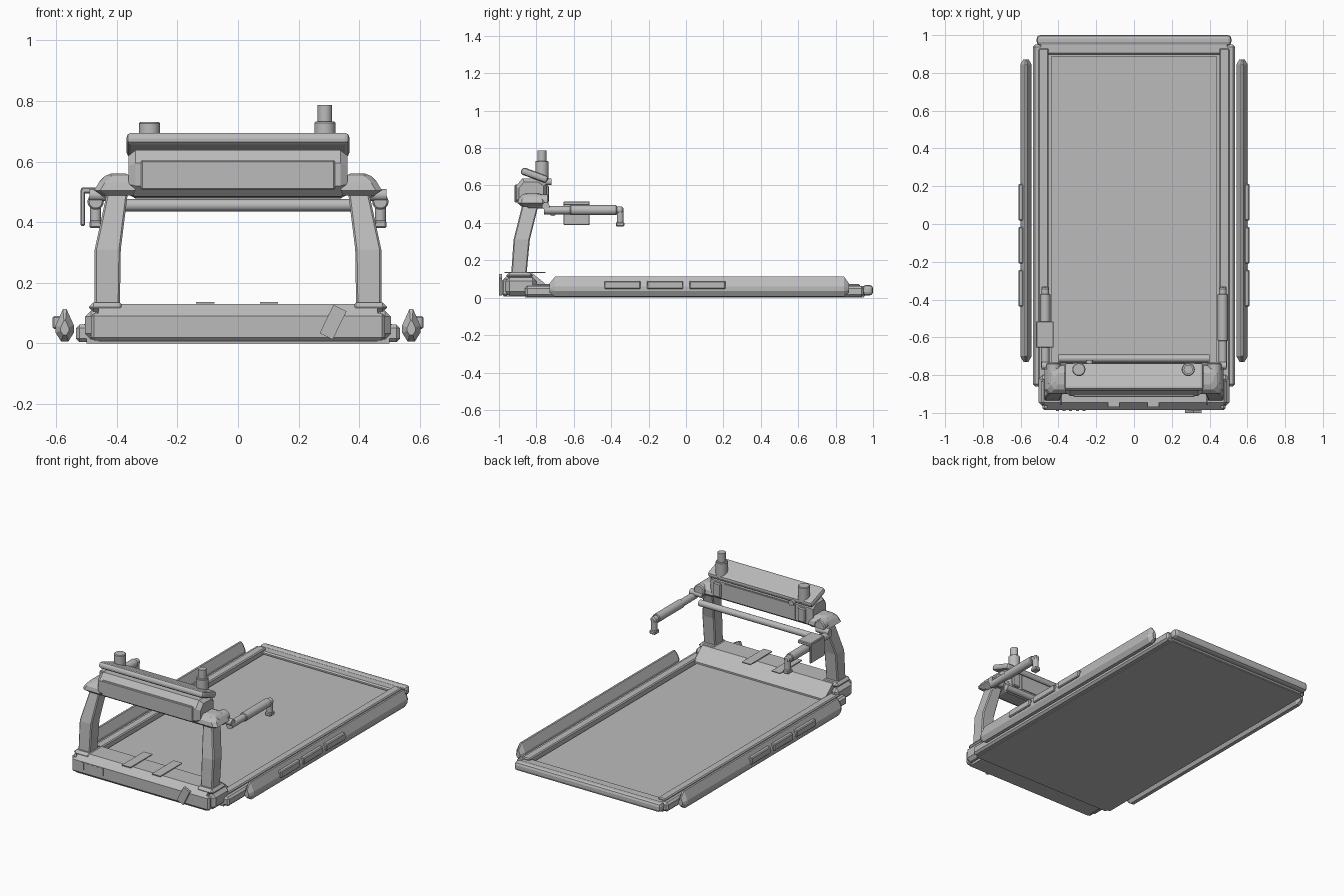
import bpy, bmesh, math
from mathutils import Vector, Matrix

grey = bpy.data.materials.new("light grey")
grey.diffuse_color = (0.5, 0.5, 0.5, 1)


def finish(name, bm, bevel=0, segments=1, smooth=False):
    bmesh.ops.recalc_face_normals(bm, faces=bm.faces)
    mesh = bpy.data.meshes.new(name)
    bm.to_mesh(mesh)
    bm.free()
    mesh.materials.append(grey)
    ob = bpy.data.objects.new(name, mesh)
    bpy.context.collection.objects.link(ob)
    if bevel:
        mod = ob.modifiers.new("bevel", 'BEVEL')
        mod.width, mod.segments = bevel, segments
    if smooth:
        bpy.context.view_layer.objects.active = ob
        ob.select_set(True)
        bpy.ops.object.shade_smooth_by_angle(angle=math.radians(35))
        ob.select_set(False)
    return ob


def box(name, x, y, z, bevel=0, segments=1, rot=None):
    """Box from (min, max) ranges, optionally turned about its centre."""
    bm = bmesh.new()
    mid = Vector([(r[0] + r[1]) / 2 for r in (x, y, z)])
    size = [r[1] - r[0] for r in (x, y, z)]
    m = Matrix.Translation(mid) @ (rot or Matrix()) @ Matrix.Diagonal((*size, 1))
    bmesh.ops.create_cube(bm, size=1, matrix=m)
    return finish(name, bm, bevel, segments)


def loft(name, rings, bevel=0, smooth=False):
    """Skin a row of equal-length rings and cap both ends."""
    bm = bmesh.new()
    vs = [[bm.verts.new(p) for p in ring] for ring in rings]
    n = len(vs[0])
    for a, b in zip(vs, vs[1:]):
        for i in range(n):
            bm.faces.new((a[i], a[(i + 1) % n], b[(i + 1) % n], b[i]))
    bm.faces.new(vs[0])
    bm.faces.new(vs[-1][::-1])
    return finish(name, bm, bevel, 1, smooth)


def rod(name, a, b, r, bevel=0, sides=20):
    a, b = Vector(a), Vector(b)
    bm = bmesh.new()
    m = Matrix.Translation((a + b) / 2) @ (b - a).to_track_quat('Z', 'Y').to_matrix().to_4x4()
    bmesh.ops.create_cone(bm, cap_ends=True, segments=sides, radius1=r, radius2=r,
                          depth=(b - a).length, matrix=m)
    return finish(name, bm, bevel, 1, True)


def span(s, a, b):
    return tuple(sorted((s * a, s * b)))


# Running deck: base plate, belt and surrounding frame
box("deck_base", (-0.5, 0.5), (-0.86, 0.95), (0.0, 0.03))
box("running_belt", (-0.44, 0.44), (-0.76, 0.888), (0.02, 0.05))
box("rear_frame", (-0.5, 0.5), (0.897, 0.96), (0.005, 0.062), 0.008)
box("rear_bar", (-0.515, 0.515), (0.945, 1.0), (0.012, 0.068), 0.018, 2)

# Motor hood with its sloped back
hood = [(-0.975, 0.006), (-0.975, 0.1), (-0.945, 0.13), (-0.82, 0.13),
        (-0.735, 0.06), (-0.735, 0.006)]
loft("motor_hood", [[(x, y, z) for y, z in hood] for x in (-0.46, 0.46)])
box("hood_front", (-0.485, 0.485), (-0.985, -0.95), (0.01, 0.1), 0.01)
for i in range(5):
    x = -0.405 + i * 0.035
    box("vent_slot", (x - 0.008, x + 0.008), (-0.989, -0.98), (0.04, 0.087))
for x in (-0.108, 0.102):
    box("hood_strip", (x - 0.03, x + 0.03), (-0.97, -0.75), (0.131, 0.137))
box("pull_tab", (0.29, 0.338), (-1.0, -0.985), (0.018, 0.122),
    rot=Matrix.Rotation(math.radians(26), 4, 'Y'))

for s in (-1, 1):
    # Frame side: low outer beam and raised inner lip
    box("side_beam", span(s, 0.455, 0.535), (-0.86, 0.95), (0.004, 0.062), 0.012)
    box("side_lip", span(s, 0.452, 0.505), (-0.85, 0.93), (0.03, 0.074), 0.006)

    # Pointed foot rail, tapered at both ends
    ring = [(-0.03, 0.035), (-0.03, 0.06), (-0.006, 0.113), (0.006, 0.113),
            (0.03, 0.06), (0.03, 0.035), (0.012, 0.006), (-0.012, 0.006)]
    rings = []
    for y, f in ((-0.73, 0.45), (-0.70, 1), (0.845, 1), (0.872, 0.45)):
        rings.append([(s * 0.572 + dx * f, y, 0.045 + (z - 0.045) * f) for dx, z in ring])
    loft("foot_rail", rings)
    for y in (-0.34, -0.112, 0.115):
        box("rail_pad", span(s, 0.585, 0.612), (y - 0.097, y + 0.097), (0.047, 0.09), 0.005)

    # Hood end cap and post foot
    box("hood_cap", span(s, 0.45, 0.505), (-0.965, -0.8), (0.012, 0.108), 0.02)
    box("post_foot", span(s, 0.375, 0.492), (-0.96, -0.82), (0.102, 0.135), 0.015)

    # Bent upright post
    rings = []
    for z, xi, xo, yf, yb in ((0.12, 0.39, 0.473, -0.935, -0.853),
                              (0.31, 0.387, 0.473, -0.922, -0.835),
                              (0.51, 0.362, 0.43, -0.872, -0.785)):
        rings.append([(s * xi, yf, z), (s * xo, yf, z), (s * xo, yb, z), (s * xi, yb, z)])
    loft("post", rings, 0.006)

    # Faceted shoulder and pivot knob
    rings = []
    for z, xi, xo, yf, yb in ((0.488, 0.345, 0.45, -0.88, -0.76),
                              (0.505, 0.34, 0.475, -0.9, -0.745),
                              (0.53, 0.34, 0.46, -0.895, -0.75),
                              (0.552, 0.355, 0.44, -0.875, -0.77),
                              (0.56, 0.37, 0.42, -0.85, -0.79)):
        c, k = 0.02, min(1, s)
        rings.append([(s * x, y, z) for x, y in (
            (xi, yf), (xo - c, yf), (xo, yf + c), (xo, yb - c), (xo - c, yb), (xi, yb))])
    loft("shoulder", rings)
    rod("pivot_knob", (s * 0.425, -0.85, 0.515), (s * 0.425, -0.735, 0.515), 0.038, 0.006)

    # Handle arm: thin root, thick grip, elbow and down-turned tip
    x = s * 0.47
    rod("arm_root", (x, -0.76, 0.468), (x, -0.5, 0.468), 0.022)
    rod("arm_grip", (x, -0.62, 0.468), (x, -0.37, 0.468), 0.027, 0.004)
    rod("arm_end", (x, -0.38, 0.468), (x, -0.335, 0.468), 0.02, 0.008)
    rod("arm_tip", (x, -0.352, 0.475), (x, -0.352, 0.4), 0.018)
    box("arm_tip_cap", (x - 0.02, x + 0.02), (-0.375, -0.33), (0.38, 0.405), 0.005)
    rod("arm_mount", (s * 0.4, -0.75, 0.49), (s * 0.49, -0.75, 0.49), 0.02)

# Clip-on holder over the left arm
box("holder_top", (-0.518, -0.425), (-0.655, -0.515), (0.495, 0.515), 0.004)
box("holder_side", (-0.52, -0.505), (-0.655, -0.515), (0.388, 0.51), 0.004)

# Cross bar behind the console
rod("cross_bar", (-0.4, -0.712, 0.456), (0.4, -0.712, 0.456), 0.02)

# Console body: faceted section narrowing at each end
section = [(-0.875, 0.485), (-0.91, 0.52), (-0.91, 0.595), (-0.875, 0.638),
           (-0.785, 0.638), (-0.745, 0.61), (-0.745, 0.505), (-0.785, 0.478)]
rings = []
for x, f in ((-0.362, 0.8), (-0.338, 1), (0.338, 1), (0.362, 0.8)):
    rings.append([(x, -0.827 + (y + 0.827) * f, 0.545 + (z - 0.545) * f) for y, z in section])
loft("console", rings)
box("console_front_panel", (-0.32, 0.32), (-0.916, -0.9), (0.508, 0.604), 0.004)
box("console_back_panel", (-0.25, 0.25), (-0.748, -0.74), (0.512, 0.604))
for s in (-1, 1):
    box("console_back_block", span(s, 0.27, 0.325), (-0.76, -0.733), (0.51, 0.6), 0.006)
rod("console_button", (-0.235, -0.76, 0.62), (-0.235, -0.72, 0.62), 0.018)

# Tilted tray on top, higher at the front
box("tray", (-0.368, 0.368), (-0.885, -0.735), (0.635, 0.675), 0.015, 2,
    Matrix.Rotation(math.radians(-20), 4, 'X'))

# Bottles standing in the tray
rod("short_bottle", (-0.292, -0.77, 0.63), (-0.292, -0.77, 0.73), 0.035, 0.004)
rod("tall_bottle", (0.287, -0.77, 0.63), (0.287, -0.77, 0.732), 0.035, 0.004)
rod("tall_bottle_neck", (0.287, -0.77, 0.72), (0.287, -0.77, 0.787), 0.024)
